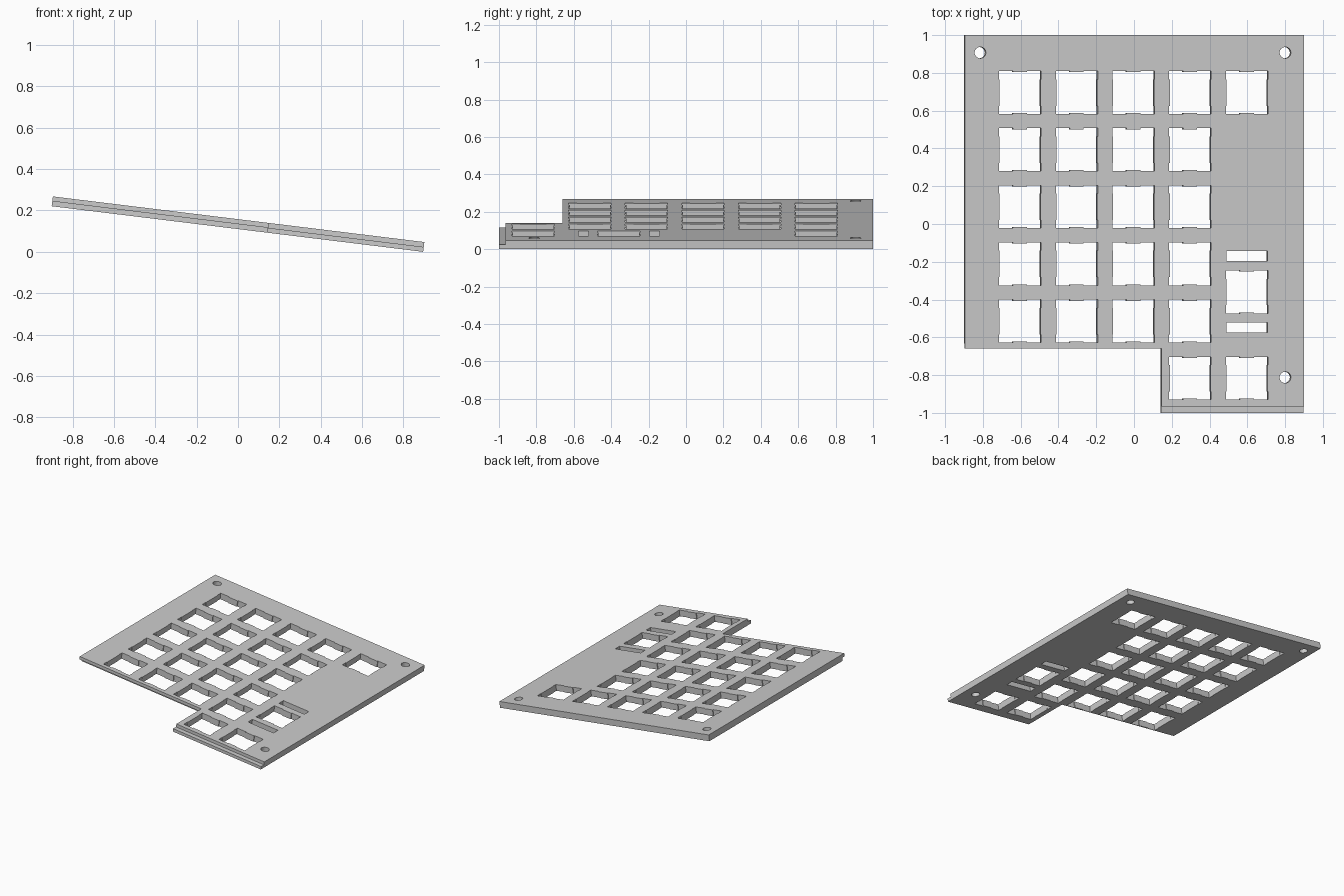
import bpy, bmesh, math
from mathutils import Matrix

cube = bpy.data.objects.get("Cube")
if cube:
    bpy.data.objects.remove(cube, do_unlink=True)

T = 0.0475            # plate thickness
W, TILT = 1.81, math.radians(7)
PITCH = 0.3025        # key spacing
GREY = (0.6, 0.6, 0.6, 1)

grey = bpy.data.materials.new("plate_grey")
grey.use_nodes = True
grey.diffuse_color = GREY
grey.node_tree.nodes["Principled BSDF"].inputs["Base Color"].default_value = GREY


def prism(bm, points, z0, z1):
    """Closed prism over a counter-clockwise outline."""
    low = [bm.verts.new((x, y, z0)) for x, y in points]
    high = [bm.verts.new((x, y, z1)) for x, y in points]
    bm.faces.new(low[::-1])
    bm.faces.new(high)
    n = len(points)
    for i in range(n):
        j = (i + 1) % n
        bm.faces.new((low[i], low[j], high[j], high[i]))


def rect(x0, x1, y0, y1):
    return [(x0, y0), (x1, y0), (x1, y1), (x0, y1)]


def make(name, bm):
    mesh = bpy.data.meshes.new(name)
    bm.to_mesh(mesh)
    bm.free()
    mesh.materials.append(grey)
    ob = bpy.data.objects.new(name, mesh)
    bpy.context.collection.objects.link(ob)
    return ob


def cut(target, bm):
    """Subtract the prisms in bm from the target."""
    cutter = make("cutter", bm)
    cutter.hide_render = True
    mod = target.modifiers.new("cut", "BOOLEAN")
    mod.operation = "DIFFERENCE"
    mod.solver = "EXACT"
    mod.object = cutter
    bpy.context.view_layer.objects.active = target
    bpy.ops.object.modifier_apply(modifier=mod.name)
    bpy.data.objects.remove(cutter, do_unlink=True)


def switch_outline(cx, cy):
    """Square opening with clip nubs front and back and relieved corners."""
    w, d, nub, relief = 0.109, 0.1135, 0.037, 0.07
    quarter = [(w, 0), (w, relief), (w + 0.003, relief), (w + 0.003, d),
               (nub, d), (nub, d - 0.006)]
    half = quarter + [(-x, y) for x, y in quarter[::-1]]
    full = half + [(-x, -y) for x, y in half[1:-1]]
    return [(cx + x, cy + y) for x, y in full]


# Plate body with a front notch
left, right, notch = -W / 2, W / 2, 0.145
bm = bmesh.new()
prism(bm, [(left, -0.66), (notch, -0.66), (notch, -1), (right, -1),
           (right, 1), (left, 1)], -T / 2, T / 2)
plate = make("key_plate", bm)

# Half-lap joints along the front edges
bm = bmesh.new()
prism(bm, rect(notch - 0.1, right + 0.1, -1.1, -0.965), 0, 0.1)
prism(bm, rect(left - 0.1, notch, -0.7, -0.632), -0.1, 0)
cut(plate, bm)

# Switch openings, stabiliser slots and screw holes
bm = bmesh.new()
cols = [-0.0055 + PITCH * (i - 2) for i in range(5)]
rows = [0.696 - PITCH * i for i in range(6)]
keys = [(x, y) for x in cols[:4] for y in rows[:5]]
keys += [(cols[3], rows[5]), (cols[4], rows[5]), (cols[4], rows[0]), (cols[4], -0.36)]
for x, y in keys:
    prism(bm, switch_outline(x, y), -0.1, 0.1)
for y in (-0.169, -0.548):
    prism(bm, rect(cols[4] - 0.11, cols[4] + 0.11, y - 0.027, y + 0.027), -0.1, 0.1)
for x, y in ((-0.823, 0.907), (0.804, 0.907), (0.804, -0.812)):
    ring = [(x + 0.03 * math.cos(a), y + 0.03 * math.sin(a))
            for a in (math.tau * i / 32 for i in range(32))]
    prism(bm, ring, -0.1, 0.1)
cut(plate, bm)

# Tilt down toward +x and rest on the ground
height = W * math.sin(TILT) + T * math.cos(TILT)
plate.data.transform(Matrix.Translation((0, 0, height / 2)) @ Matrix.Rotation(TILT, 4, "Y"))
